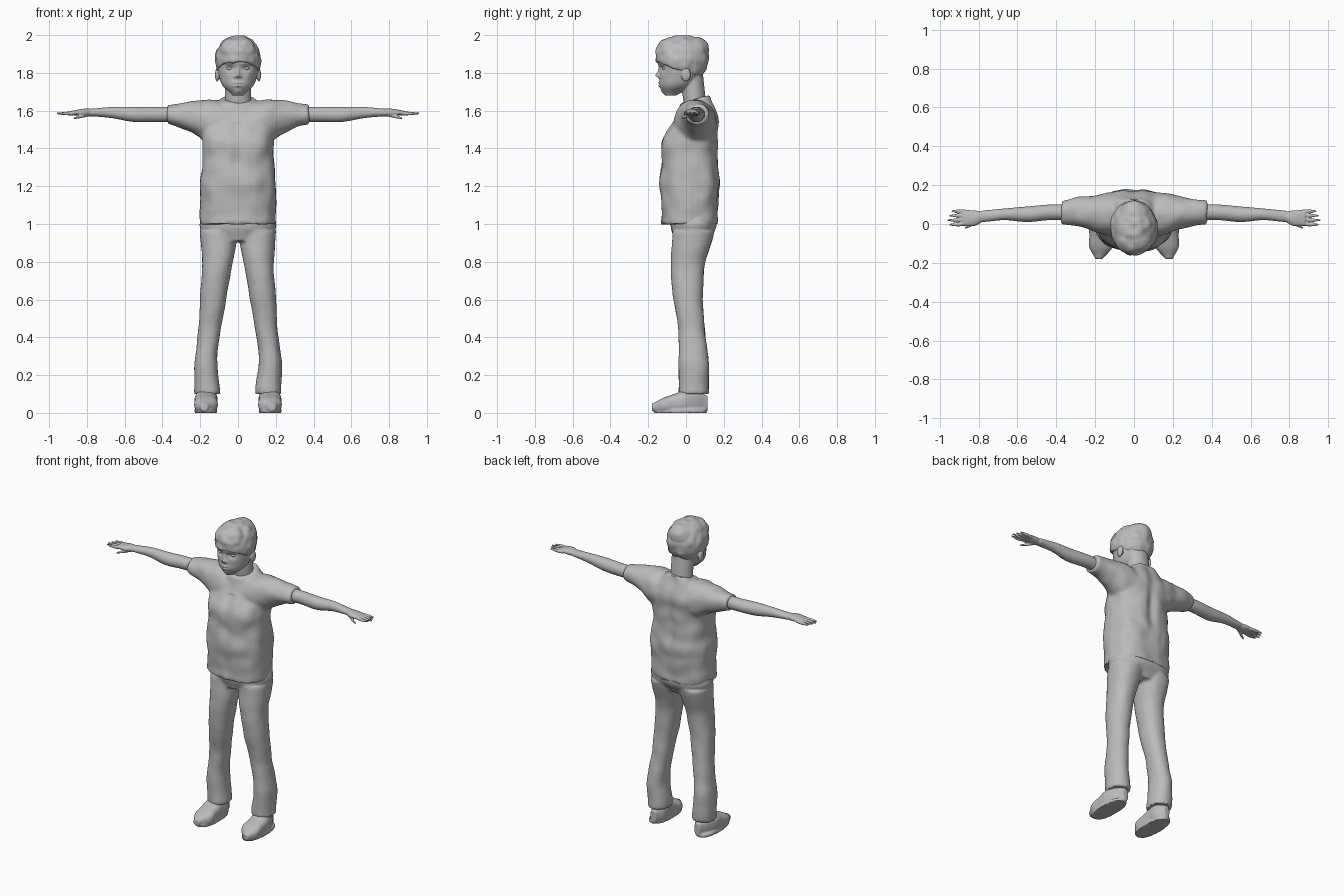
import bpy, bmesh, math
from mathutils import Vector, noise

if "Cube" in bpy.data.objects:
    bpy.data.objects.remove(bpy.data.objects["Cube"], do_unlink=True)

grey = bpy.data.materials.new("plain grey")
grey.use_nodes = True
colour = (0.5, 0.5, 0.5, 1)
grey.diffuse_color = colour
grey.node_tree.nodes["Principled BSDF"].inputs["Base Color"].default_value = colour

SIDES = (1, -1)


def along(values, u):
    """Smooth curve through evenly spaced values; a single number stays constant."""
    if not isinstance(values, list):
        return values
    last = len(values) - 1
    i = min(int(u * last), last - 1)
    f = u * last - i
    before, start = values[max(i - 1, 0)], values[i]
    end, after = values[i + 1], values[min(i + 2, last)]
    slope_in, slope_out = (end - before) / 2, (after - start) / 2
    rise = end - start
    return (start + f * slope_in + f * f * (3 * rise - 2 * slope_in - slope_out)
            + f ** 3 * (slope_in + slope_out - 2 * rise))


def loft(bm, axis, start, end, centre_a, centre_b, radius_a, radius_b,
         side=1, power=2, segments=32, rings=24, tilt=0):
    """Skin oval sections from start to end along an axis; side mirrors it."""
    skin = []
    for k in range(rings + 1):
        u = k / rings
        ca, cb, ra, rb, lean = (along(v, u) for v in (centre_a, centre_b, radius_a, radius_b, tilt))
        ring = []
        for i in range(segments):
            angle = math.tau * i / segments
            c, s = math.cos(angle), math.sin(angle)
            a = ca + ra * math.copysign(abs(c) ** (2 / power), c)
            offset = rb * math.copysign(abs(s) ** (2 / power), s)
            b, p = cb + offset, start + (end - start) * u + lean * offset
            x, y, z = {"x": (p, a, b), "y": (a, p, b), "z": (a, b, p)}[axis]
            ring.append(bm.verts.new((side * x, y, z)))
        skin.append(ring)
    for low, high in zip(skin, skin[1:]):
        for i in range(segments):
            bm.faces.new((low[i - 1], low[i], high[i], high[i - 1]))
    bm.faces.new(skin[0])
    bm.faces.new(skin[-1])


def ball(bm, centre, radii):
    made = bmesh.ops.create_uvsphere(bm, u_segments=32, v_segments=20, radius=1)
    for v in made["verts"]:
        v.co = Vector(centre) + Vector(r * c for r, c in zip(radii, v.co))


def finish(name, bm, voxel=0, smoothing=3):
    """Make the object, optionally fusing its pieces into one skin."""
    bmesh.ops.recalc_face_normals(bm, faces=bm.faces)
    mesh = bpy.data.meshes.new(name)
    bm.to_mesh(mesh)
    bm.free()
    obj = bpy.data.objects.new(name, mesh)
    bpy.context.collection.objects.link(obj)
    bpy.ops.object.select_all(action="DESELECT")
    bpy.context.view_layer.objects.active = obj
    obj.select_set(True)
    if voxel:
        fuse = obj.modifiers.new("fuse", "REMESH")
        fuse.mode, fuse.voxel_size = "VOXEL", voxel
        relax = obj.modifiers.new("relax", "SMOOTH")
        relax.iterations = smoothing
        for modifier in ("fuse", "relax"):
            bpy.ops.object.modifier_apply(modifier=modifier)
    obj.data.materials.clear()
    obj.data.materials.append(grey)
    bpy.ops.object.shade_smooth_by_angle(angle=math.radians(50))
    return obj


def sculpt(obj, facing, depth, dabs):
    """Push skin lying beyond a depth along y with soft dabs (x, z, width, height, push)."""
    for v in obj.data.vertices:
        x, y, z = v.co
        if facing * y > depth:
            v.co.y += sum(push * math.exp(-((x - px) / w) ** 2 - ((z - pz) / h) ** 2)
                          for px, pz, w, h, push in dabs)


def crease(obj, amount, scale):
    """Uneven cloth or hair."""
    for v in obj.data.vertices:
        v.co += v.normal * amount * noise.noise(v.co * scale)


# Shirt with short sleeves
bm = bmesh.new()
loft(bm, "z", 1, 1.66, 0, [.02, .02, .02, .02, .02, .05, .05],
     [.2, .2, .2, .19, .19, .19, .09], [.15, .15, .16, .15, .15, .12, .08],
     power=2.5, tilt=[0, 0, 0, 0, 0, .1, .3])
for side in SIDES:
    loft(bm, "x", .03, .375, [.05, .05, .06, .06], [1.53, 1.54, 1.57, 1.58],
         [.11, .11, .08, .06], [.11, .12, .08, .05], side)
shirt = finish("shirt", bm, .01)
sculpt(shirt, -1, .07, [(0, 1.4, .03, .2, .01)])
sculpt(shirt, 1, .1, [(0, 1.4, .03, .2, -.015)])
crease(shirt, .008, 12)

# Trousers
bm = bmesh.new()
loft(bm, "z", .91, 1.05, 0, [.03, .04, .04], [.12, .2, .19], [.09, .12, .12], power=2.4)
for side in SIDES:
    loft(bm, "z", .1, .96, [.16, .17, .15, .13, .11, .1], [.04, .04, .03, .01, .01, .04],
         [.07, .06, .06, .07, .08, .1], [.08, .08, .07, .08, .09, .11], side, power=2.2)
trousers = finish("trousers", bm, .01)
crease(trousers, .004, 10)

# Shoes with flat soles
bm = bmesh.new()
for side in SIDES:
    loft(bm, "y", -.18, .115, [.18, .17, .17, .17, .16, .16], [.03, .04, .05, .06, .06, .05],
         [.02, .06, .06, .06, .05, .02], [.02, .04, .05, .06, .06, .04], side, power=2.6)
    loft(bm, "z", 0, .02, .17, -.03, .06, .14, side, power=2.4, rings=2)
finish("shoes", bm, .006)

# Arms, hands, fingers and thumbs
bm = bmesh.new()
for side in SIDES:
    loft(bm, "x", .32, .78, [.06, .06, .05, .05, .04], [1.58, 1.58, 1.58, 1.59, 1.59],
         [.04, .04, .04, .03, .03], [.04, .04, .04, .03, .02], side)
    loft(bm, "x", .76, .88, [.04, .03, .03], 1.59, [.02, .04, .04], [.02, .02, .01], side)
    for finger in range(4):
        y = .066 - .023 * finger
        tip = .96 - .01 * abs(finger - 2)
        loft(bm, "x", .85, tip, [.8 * y + .01, y, y], 1.585, [.01, .01, .005], [.01, .01, .005],
             side, segments=12, rings=8)
    loft(bm, "x", .79, .87, [.03, 0, -.02], [1.58, 1.57, 1.56], [.02, .01, .005], [.01, .01, .005],
         side, segments=12, rings=8)
finish("arms", bm, .0045, 2)

# Head with neck and ears
bm = bmesh.new()
loft(bm, "z", 1.6, 1.8, 0, [.05, .04, .03], .07, .06)
loft(bm, "z", 1.68, 1.88, 0, [-.08, -.05, -.03, -.02, -.02],
     [.03, .08, .1, .11, .11], [.03, .09, .11, .12, .13])
ball(bm, (0, -.02, 1.87), (.11, .13, .11))
for side in SIDES:
    ball(bm, (side * .11, 0, 1.79), (.012, .025, .036))
head = finish("head", bm, .0045)

# Nose, lips and chin, then sockets, brows, nostrils and cheeks in pairs
features = [(0, 1.787, .013, .012, -.02), (0, 1.81, .01, .02, -.01), (0, 1.747, .02, .006, -.006),
            (0, 1.731, .017, .006, -.007), (0, 1.74, .024, .003, .005), (0, 1.7, .025, .015, -.008)]
for side in SIDES:
    features += [(side * .043, 1.824, .02, .013, .01), (side * .045, 1.85, .03, .007, -.004),
                 (side * .015, 1.78, .008, .007, -.008), (side * .055, 1.785, .02, .02, -.004)]
sculpt(head, -1, .07, features)

# Eyes
bm = bmesh.new()
for side in SIDES:
    ball(bm, (side * .043, -.11, 1.823), (.018, .017, .01))
finish("eyes", bm)

# Hair cap, trimmed from fringe to nape
bm = bmesh.new()
ball(bm, (0, -.02, 1.87), (.122, .142, .13))
ball(bm, (0, -.07, 1.91), (.1, .09, .08))
ball(bm, (0, .05, 1.92), (.08, .07, .07))
bmesh.ops.bisect_plane(bm, geom=bm.verts[:] + bm.edges[:] + bm.faces[:], clear_inner=True,
                       plane_co=(0, -.02, 1.81), plane_no=(0, .36, 1))
bmesh.ops.holes_fill(bm, edges=bm.edges[:], sides=0)
hair = finish("hair", bm, .006, 2)
crease(hair, .008, 22)
